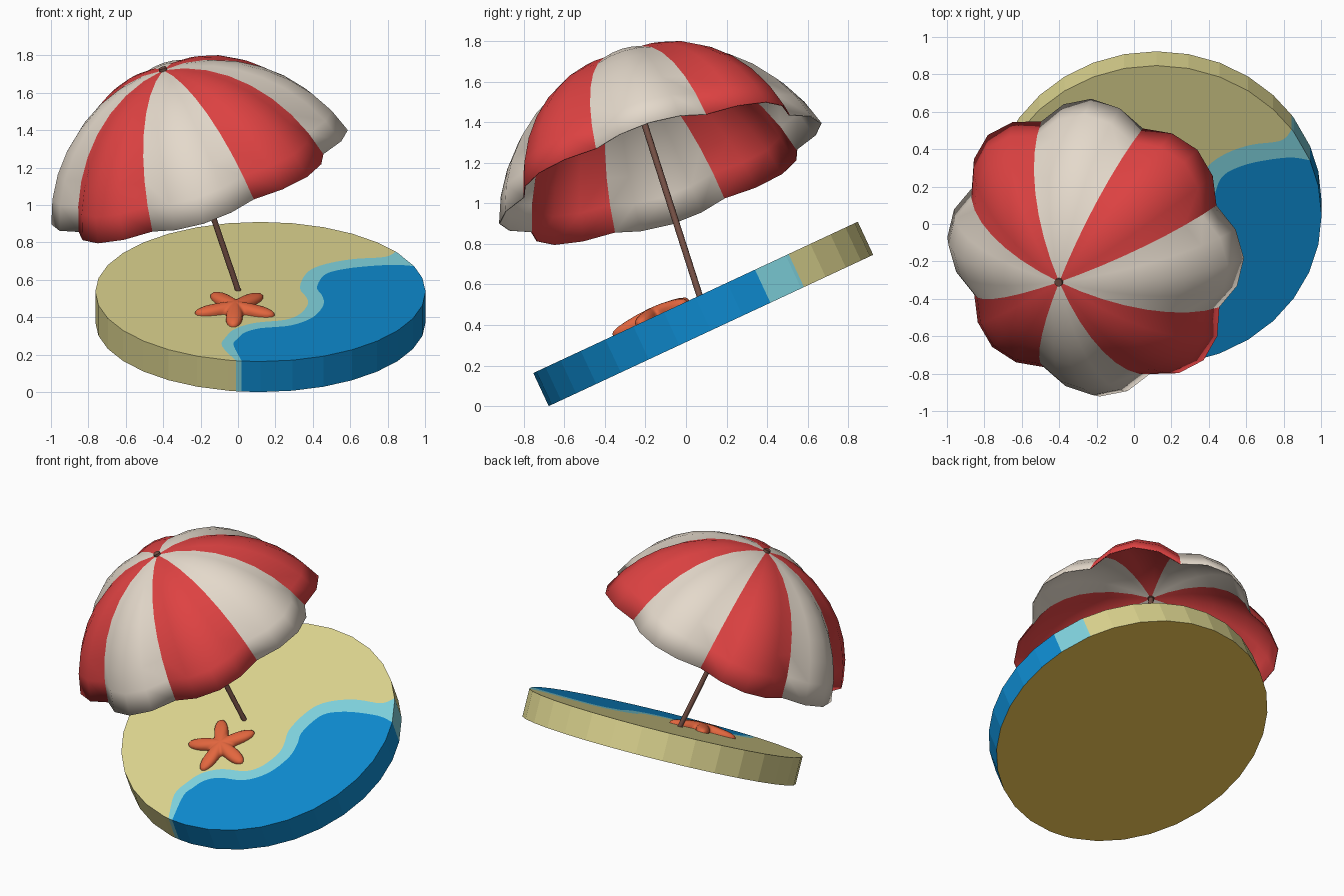
import bpy, bmesh, math
from mathutils import Vector, Matrix

if "Cube" in bpy.data.objects:
    bpy.data.objects.remove(bpy.data.objects["Cube"])


def lin(c):
    c /= 255
    return c / 12.92 if c <= 0.04045 else ((c + 0.055) / 1.055) ** 2.4


def material(name, r, g, b):
    m = bpy.data.materials.new(name)
    m.diffuse_color = (lin(r), lin(g), lin(b), 1)
    m.use_nodes = True
    m.node_tree.nodes["Principled BSDF"].inputs["Base Color"].default_value = m.diffuse_color
    return m


SAND = material("sand", 220, 212, 143)
FOAM = material("shallow water", 128, 211, 222)
WATER = material("deep water", 14, 138, 206)
BASE = material("underside", 215, 178, 72)
RED = material("red cloth", 222, 66, 66)
WHITE = material("cream cloth", 228, 217, 203)
WOOD = material("brown wood", 116, 79, 68)
ORANGE = material("starfish orange", 226, 102, 62)


def make(name, bm, mats, matrix, smooth=None):
    me = bpy.data.meshes.new(name)
    bm.to_mesh(me)
    bm.free()
    for m in mats:
        me.materials.append(m)
    if smooth:
        me.shade_smooth()
        me.set_sharp_from_angle(angle=math.radians(smooth))
    ob = bpy.data.objects.new(name, me)
    ob.matrix_world = matrix
    bpy.context.collection.objects.link(ob)
    return ob


# Tilted frame of the island disc (origin at the centre of its top)
TILT = math.radians(25)
ISLAND = Matrix.Translation((0.12, 0.047, 0.536)) @ Matrix.Rotation(TILT, 4, 'X')
R, THICK = 0.883, 0.18


def rim(deg):
    a = math.radians(deg)
    return Vector((R * math.cos(a), R * math.sin(a)))


def arc(a, b):
    """Rim points between two angles, on the 32-sided outline."""
    return [rim(k * 11.25) for k in range(-64, 65) if a + 1 < k * 11.25 < b - 1]


def smooth_curve(p, n=4):
    q = [p[0]] + p + [p[-1]]
    out = []
    for i in range(1, len(q) - 2):
        a, b, c, d = q[i - 1:i + 3]
        for k in range(n):
            t = k / n
            out.append(0.5 * (2 * b + (c - a) * t + (2 * a - 5 * b + 4 * c - d) * t * t
                              + (3 * b - a - 3 * c + d) * t ** 3))
    return out + [p[-1]]


def slab(name, pts, mat):
    bm = bmesh.new()
    top = [bm.verts.new((p.x, p.y, 0)) for p in pts]
    low = [bm.verts.new((p.x, p.y, -THICK)) for p in pts]
    bm.faces.new(top)
    bm.faces.new(low[::-1]).material_index = 1
    n = len(pts)
    for i in range(n):
        j = (i + 1) % n
        bm.faces.new((top[i], low[i], low[j], top[j]))
    bmesh.ops.recalc_face_normals(bm, faces=bm.faces[:])
    make(name, bm, [mat, BASE], ISLAND)


# Shoreline and its offset towards the sea
shore = [(-.206, -.685), (-.184, -.571), (-.136, -.470), (-.029, -.394), (.131, -.356),
         (.212, -.280), (.254, -.154), (.244, -.066), (.212, .036), (.228, .175),
         (.276, .288), (.372, .364), (.506, .415), (.666, .440)]
shore = [rim(261.5)] + [Vector(p) for p in shore] + [rim(35)]
inner = [rim(263.5)]
for i in range(1, len(shore) - 1):
    t = (shore[i + 1] - shore[i - 1]).normalized()
    inner.append(shore[i] + Vector((t.y, -t.x)) * (0.06 + 0.055 * i / len(shore)))
inner.append(rim(21.5))
shore, inner = smooth_curve(shore), smooth_curve(inner)

slab("sand_beach", shore + arc(35, 261.5), SAND)
slab("foam_band", inner + arc(21.5, 35) + shore[::-1], FOAM)
slab("sea", inner[::-1] + arc(-96.5, 21.5), WATER)

# Starfish: domed five-armed shape lying on the sand
bm = bmesh.new()
N = 80
rings = []
for s, h in [(1, -.005), (1, .010), (.95, .020), (.82, .030), (.6, .038), (.3, .045)]:
    ring = []
    for k in range(N):
        a = 2 * math.pi * k / N
        r = s * (0.085 + 0.138 * abs(math.cos(2.5 * a)) ** 2.6)
        ring.append(bm.verts.new((r * math.cos(a), r * math.sin(a), h)))
    rings.append(ring)
for lo, hi in zip(rings, rings[1:]):
    for k in range(N):
        j = (k + 1) % N
        bm.faces.new((lo[k], lo[j], hi[j], hi[k]))
peak = bm.verts.new((0, 0, .047))
for k in range(N):
    bm.faces.new((rings[-1][k], rings[-1][(k + 1) % N], peak))
bm.faces.new(rings[0][::-1])
make("starfish", bm, [ORANGE],
     ISLAND @ Matrix.Translation((-.134, -.226, 0)) @ Matrix.Rotation(math.radians(51), 4, 'Z'), 60)

# Parasol frame: z along the pole, origin at the apex, x towards a canopy seam
foot, apex = Vector((0.0, 0.067, 0.545)), Vector((-0.40, -0.31, 1.72))
axis = (apex - foot).normalized()
seam = Vector((.284, -.686, -.098))
ex = (seam - axis * seam.dot(axis)).normalized()
ey = axis.cross(ex)
PARASOL = Matrix.Translation(apex) @ Matrix((ex, ey, axis)).transposed().to_4x4()


def rod(name, r, z0, z1):
    bm = bmesh.new()
    bmesh.ops.create_cone(bm, cap_ends=True, segments=10, radius1=r, radius2=r, depth=z1 - z0,
                          matrix=Matrix.Translation((0, 0, (z0 + z1) / 2)))
    make(name, bm, [WOOD], PARASOL, 40)


rod("pole", 0.016, -(apex - foot).length - 0.02, 0.0)
rod("pole_cap", 0.022, -0.015, 0.014)

# Canopy: spherical cap of eight bulging gores
BALL, OPEN, ROWS, PER = 0.866, math.radians(74.3), 8, 4
COLS = 8 * PER
bm = bmesh.new()
top = bm.verts.new((0, 0, 0))
rings = []
for i in range(1, ROWS + 1):
    a = OPEN * i / ROWS
    ring = []
    for k in range(COLS):
        f = 2 * math.pi * k / COLS
        r = BALL * math.sin(a) * (0.893 + 0.107 * abs(math.sin(4 * f)))
        ring.append(bm.verts.new((r * math.cos(f), r * math.sin(f), BALL * (math.cos(a) - 1))))
    rings.append(ring)
for k in range(COLS):
    j = (k + 1) % COLS
    colour = (k // PER) % 2
    bm.faces.new((top, rings[0][k], rings[0][j])).material_index = colour
    for a, b in zip(rings, rings[1:]):
        bm.faces.new((a[k], b[k], b[j], a[j])).material_index = colour
canopy = make("canopy", bm, [RED, WHITE], PARASOL, 30)
cloth = canopy.modifiers.new("cloth thickness", 'SOLIDIFY')
cloth.thickness = 0.006
cloth.offset = -1
